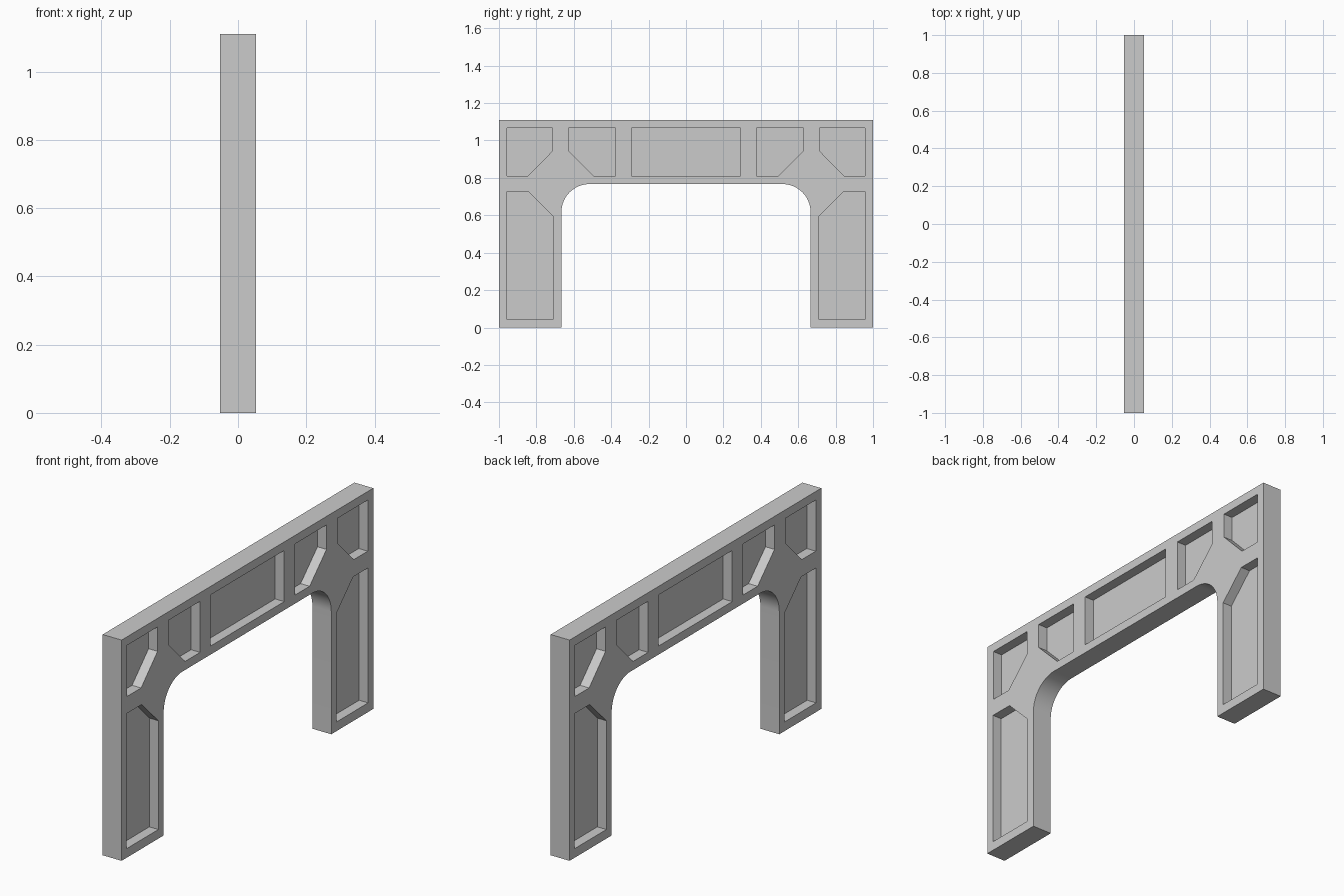
import bpy, bmesh, math
from mathutils import Matrix

if "Cube" in bpy.data.objects:
    bpy.data.objects.remove(bpy.data.objects["Cube"])

HALF = 0.0525      # half thickness of the frame
WEB = 0.0025       # half thickness of the sunken panels

grey = bpy.data.materials.new("light_grey")
grey.diffuse_color = (0.6, 0.6, 0.6, 1)
grey.use_nodes = True
grey.node_tree.nodes["Principled BSDF"].inputs["Base Color"].default_value = grey.diffuse_color

# maps the drawing plane (x, y) to world (y, z), thickness along world x
TO_WORLD = Matrix(((0, 0, 1, 0), (1, 0, 0, 0), (0, 1, 0, 0), (0, 0, 0, 1)))


def mirror(pts):
    return [(-y, z) for y, z in reversed(pts)]


def extrude_outlines(name, outlines, half):
    """Filled flat outlines (inner ones become holes), extruded both ways."""
    cu = bpy.data.curves.new(name + "_curve", 'CURVE')
    cu.dimensions = '2D'
    cu.fill_mode = 'BOTH'
    cu.extrude = half
    for pts in outlines:
        sp = cu.splines.new('POLY')
        sp.points.add(len(pts) - 1)
        for p, (y, z) in zip(sp.points, pts):
            p.co = (y, z, 0, 1)
        sp.use_cyclic_u = True
    tmp = bpy.data.objects.new(name + "_tmp", cu)
    bpy.context.collection.objects.link(tmp)
    dg = bpy.context.evaluated_depsgraph_get()
    me = bpy.data.meshes.new_from_object(tmp.evaluated_get(dg))
    bpy.data.objects.remove(tmp)
    bpy.data.curves.remove(cu)
    me.name = name
    me.transform(TO_WORLD)
    bm = bmesh.new()
    bm.from_mesh(me)
    bmesh.ops.remove_doubles(bm, verts=bm.verts, dist=1e-5)
    bmesh.ops.recalc_face_normals(bm, faces=bm.faces)
    bm.to_mesh(me)
    bm.free()
    me.materials.clear()
    me.materials.append(grey)
    ob = bpy.data.objects.new(name, me)
    bpy.context.collection.objects.link(ob)
    return ob


# outer outline: right half with rounded inner corner, then mirrored
R, IN, SOFFIT, TOP = 0.15, 0.666, 0.767, 1.11
arc = [(IN - R + R * math.cos(a), SOFFIT - R + R * math.sin(a))
       for a in (math.pi / 2 * i / 16 for i in range(17))]
half_outline = [(1, TOP), (1, 0), (IN, 0)] + arc
outline = half_outline + mirror(half_outline)

# recessed panels on the right side, chamfered along the corner brace
LO, HI = 0.81, 1.067
panels = {
    "leg_panel": [(0.708, 0.046), (0.959, 0.046), (0.959, 0.725),
                  (0.84, 0.725), (0.708, 0.593)],
    "corner_panel": [(0.845, LO), (0.956, LO), (0.956, HI),
                     (0.714, HI), (0.714, 0.944)],
    "brace_panel": [(0.376, LO), (0.494, LO), (0.628, 0.944),
                    (0.628, HI), (0.376, HI)],
}
recesses = {"centre_panel": [(-0.292, LO), (0.292, LO), (0.292, HI), (-0.292, HI)]}
for name, pts in panels.items():
    recesses[name + "_right"] = pts
    recesses[name + "_left"] = mirror(pts)

# frame with openings
frame = extrude_outlines("arch_frame", [outline] + list(recesses.values()), HALF)
bpy.context.view_layer.objects.active = frame
frame.select_set(True)
bpy.ops.object.shade_smooth_by_angle(angle=math.radians(30))

# thin sunken panels in the middle of each opening
for name, pts in recesses.items():
    extrude_outlines(name, [pts], WEB)
